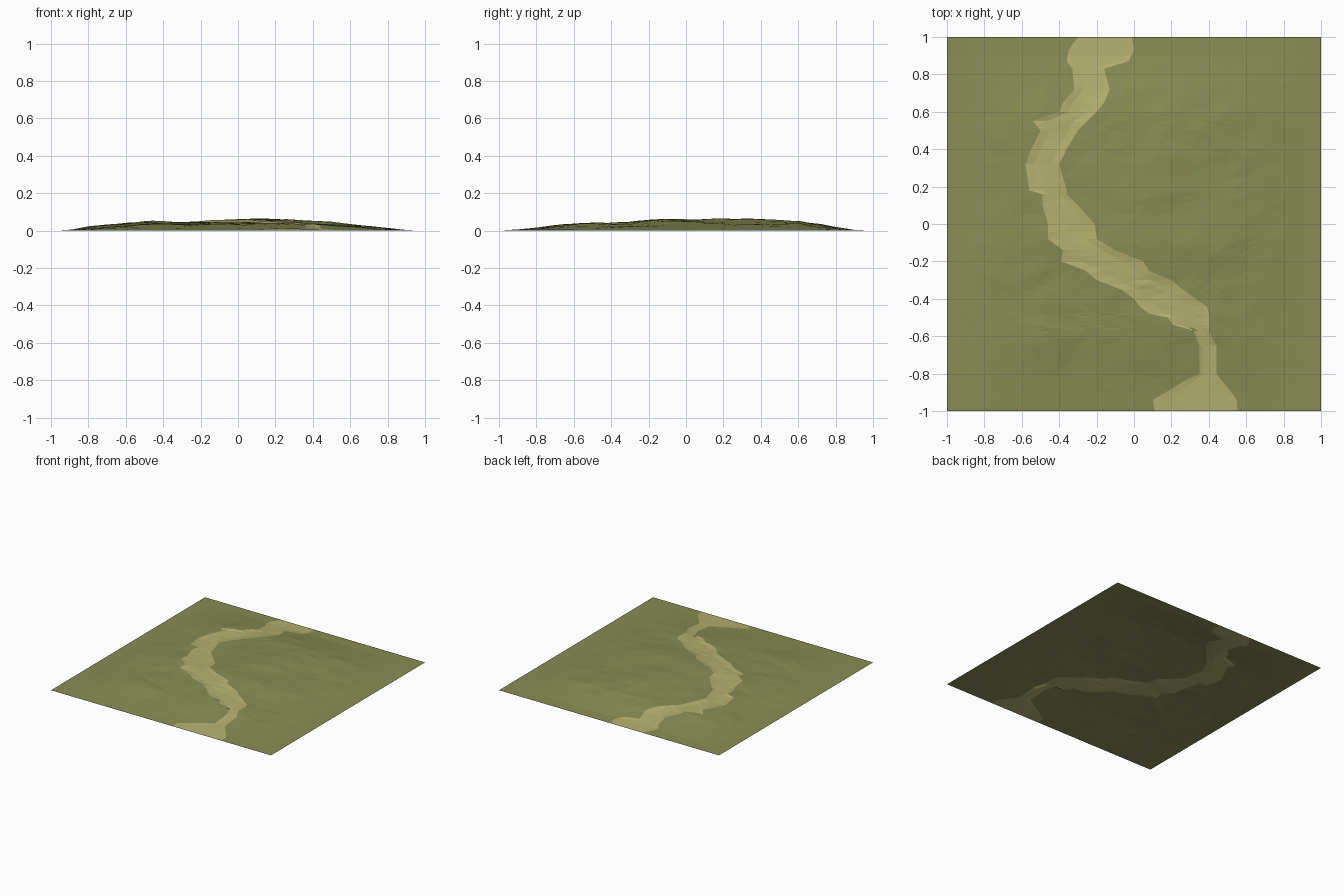
import bpy, bmesh
from mathutils import Vector, noise

if "Cube" in bpy.data.objects:
    bpy.data.objects.remove(bpy.data.objects["Cube"])


def material(name, rgb):
    m = bpy.data.materials.new(name)
    m.diffuse_color = (*rgb, 1)
    m.use_nodes = True
    m.node_tree.nodes["Principled BSDF"].inputs["Base Color"].default_value = m.diffuse_color
    return m


def lerp_table(table, t):
    """Piecewise linear lookup in rows sorted by their first entry."""
    for a, b in zip(table, table[1:]):
        if t <= b[0]:
            f = (t - a[0]) / (b[0] - a[0])
            return [p + (q - p) * f for p, q in zip(a[1:], b[1:])]
    return list(table[-1][1:])


# Path outline: y, left edge x, right edge x
PATH = [(-1, .11, .55), (-.94, .10, .55), (-.9, .17, .52), (-.85, .25, .48),
        (-.8, .35, .44), (-.65, .35, .44), (-.57, .32, .40), (-.54, .21, .40),
        (-.5, .18, .40), (-.48, .08, .40), (-.44, .03, .39), (-.40, .0, .33),
        (-.35, -.07, .26), (-.3, -.20, .20), (-.25, -.26, .08),
        (-.2, -.39, .05), (-.14, -.38, -.10), (-.08, -.46, -.20),
        (0, -.46, -.21), (.1, -.49, -.30), (.16, -.49, -.36), (.18, -.56, -.36),
        (.32, -.58, -.40), (.4, -.55, -.36), (.5, -.50, -.30), (.55, -.54, -.25),
        (.6, -.40, -.20), (.65, -.38, -.16), (.72, -.32, -.13), (.83, -.33, -.16),
        (.87, -.36, -.03), (.93, -.35, 0), (1, -.30, -.01)]

# Hill profiles across x and along y
HILL_X = [(-1, 0), (-.9, .003), (-.8, .02), (-.6, .042), (-.48, .054), (-.3, .048),
          (-.1, .058), (.05, .066), (.2, .064), (.4, .05), (.6, .035), (.8, .015),
          (.9, .003), (1, 0)]
HILL_Y = [(-1, 0), (-.9, .1), (-.8, .25), (-.6, .62), (-.3, .8), (-.1, 1), (.05, .92),
          (.3, .92), (.6, .82), (.8, .3), (.9, .06), (1, 0)]


def height(x, y, left, right):
    base = lerp_table(HILL_X, x)[0] * lerp_table(HILL_Y, y)[0]
    fade = min(1, base / .03)
    bump = noise.noise(Vector((x * 3.2, y * 3.2, 4))) * .008
    bump += noise.noise(Vector((x * 9, y * 9, 1))) * .005
    sunk = .006 if left < x < right else 0
    return max(0, base + (bump - sunk) * fade)


grass = material("olive grass", (.25, .265, .088))
sand = material("sandy path", (.455, .435, .162))

# Row positions follow the path outline, plus the midpoints
ys = [r[0] for r in PATH]
ys = sorted(ys + [(a + b) / 2 for a, b in zip(ys, ys[1:])])
SIDE, MID = 14, 4

# Ground sheet: columns bend so that the path edges are mesh edges
bm = bmesh.new()
rows = []
for y in ys:
    left, right = lerp_table(PATH, y)
    xs = [-1 + (left + 1) * i / SIDE for i in range(SIDE)]
    xs += [left + (right - left) * i / MID for i in range(MID)]
    xs += [right + (1 - right) * i / SIDE for i in range(SIDE + 1)]
    rows.append([bm.verts.new((x, y, height(x, y, left, right))) for x in xs])

for r0, r1 in zip(rows, rows[1:]):
    for i in range(len(r0) - 1):
        f = bm.faces.new((r0[i], r0[i + 1], r1[i + 1], r1[i]))
        f.material_index = int(SIDE <= i < SIDE + MID)
bmesh.ops.triangulate(bm, faces=bm.faces[:])

mesh = bpy.data.meshes.new("ground_with_path")
bm.to_mesh(mesh)
bm.free()
mesh.materials.append(grass)
mesh.materials.append(sand)
ground = bpy.data.objects.new("ground_with_path", mesh)
bpy.context.collection.objects.link(ground)
